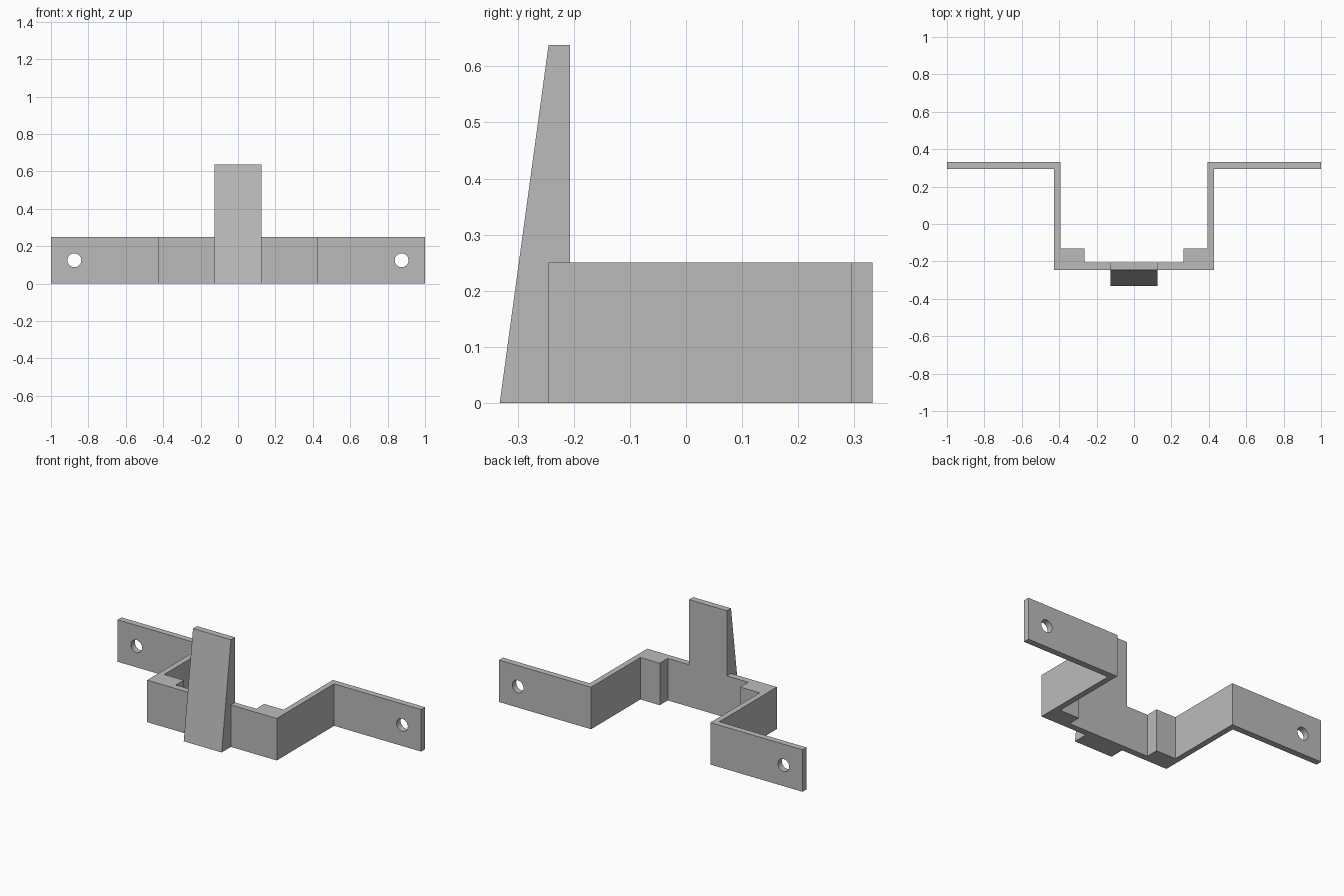
import bpy
import bmesh
from math import pi
from mathutils import Matrix, Vector

cube = bpy.data.objects.get("Cube")
if cube:
    bpy.data.objects.remove(cube, do_unlink=True)

grey = bpy.data.materials.new("plain grey")
grey.use_nodes = True
colour = (0.5, 0.5, 0.5, 1)
grey.diffuse_color = colour
grey.node_tree.nodes["Principled BSDF"].inputs["Base Color"].default_value = colour

HEIGHT = 0.25
HOLE_X, HOLE_RADIUS = 0.875, 0.037
FRONT, INNER = -0.245, -0.207    # faces of the front plate


def add_object(name, bm):
    bmesh.ops.recalc_face_normals(bm, faces=bm.faces)
    mesh = bpy.data.meshes.new(name)
    bm.to_mesh(mesh)
    bm.free()
    mesh.materials.append(grey)
    obj = bpy.data.objects.new(name, mesh)
    bpy.context.collection.objects.link(obj)
    return obj


def prism(name, points, direction):
    """Extrude a closed flat outline along a direction."""
    bm = bmesh.new()
    face = bm.faces.new([bm.verts.new(p) for p in points])
    extruded = bmesh.ops.extrude_face_region(bm, geom=[face], use_keep_orig=True)
    moved = [v for v in extruded["geom"] if isinstance(v, bmesh.types.BMVert)]
    bmesh.ops.translate(bm, verts=moved, vec=Vector(direction))
    return add_object(name, bm)


def combine(target, tool, operation):
    """Apply a boolean, then discard the tool."""
    tool.hide_render = True
    mod = target.modifiers.new(operation.lower(), "BOOLEAN")
    mod.operation = operation
    mod.solver = "EXACT"
    mod.object = tool
    bpy.context.view_layer.objects.active = target
    bpy.ops.object.modifier_apply(modifier=mod.name)
    bpy.data.objects.remove(tool, do_unlink=True)


# Hat-shaped strap: half outline from the front centre round to the inside
half = [(0.427, FRONT), (0.427, 0.295), (1, 0.295), (1, 0.332), (0.393, 0.332),
        (0.393, -0.132), (0.265, -0.132), (0.265, INNER)]
outline = half + [(-x, y) for x, y in reversed(half)]
bracket = prism("mounting_bracket", [(x, y, 0) for x, y in outline], (0, 0, HEIGHT))

# Tall tapered tongue fused to the front plate
side = [(-0.332, 0), (INNER, 0), (INNER, 0.638), (FRONT, 0.638)]
tongue = prism("tapered_tongue", [(-0.125, y, z) for y, z in side], (0.25, 0, 0))
combine(bracket, tongue, "UNION")

# Screw holes through both flanges
for sign in (-1, 1):
    bm = bmesh.new()
    place = Matrix.Translation((sign * HOLE_X, 0.31, HEIGHT / 2)) @ Matrix.Rotation(pi / 2, 4, "X")
    bmesh.ops.create_cone(bm, cap_ends=True, segments=32, radius1=HOLE_RADIUS,
                          radius2=HOLE_RADIUS, depth=0.2, matrix=place)
    combine(bracket, add_object("screw_hole_cutter", bm), "DIFFERENCE")

# Smooth hole walls, crisp plate edges
bpy.ops.object.select_all(action="DESELECT")
bracket.select_set(True)
bpy.context.view_layer.objects.active = bracket
bpy.ops.object.shade_smooth_by_angle(angle=pi / 6)
